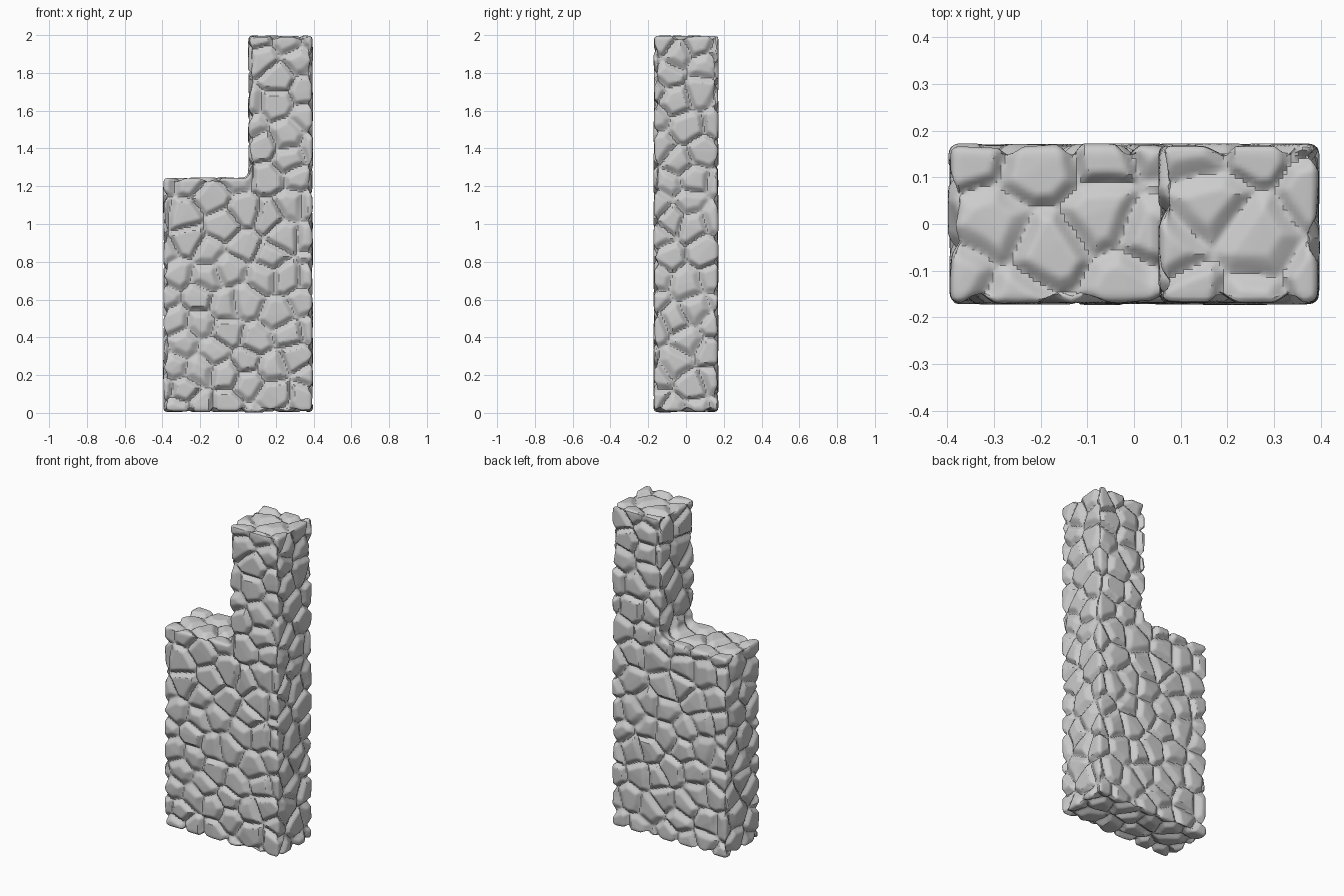
import bpy, bmesh, random
from mathutils import Vector, kdtree, noise

if "Cube" in bpy.data.objects:
    bpy.data.objects.remove(bpy.data.objects["Cube"])

random.seed(7)
HALF_DEPTH = 0.173
GROOVE = 0.027      # joint depth
SLOPE = 0.027       # width of the chamfer round each stone
SPACING = 0.112     # minimum distance between stone centres

# L-shaped block: low wall with a taller pillar on the right
profile = [(-0.398, 0.003), (0.398, 0.003), (0.398, 2.0),
           (0.052, 2.0), (0.052, 1.248), (-0.398, 1.248)]
bm = bmesh.new()
face = bm.faces.new([bm.verts.new((x, -HALF_DEPTH, z)) for x, z in profile])
ext = bmesh.ops.extrude_face_region(bm, geom=[face])
moved = [g for g in ext["geom"] if isinstance(g, bmesh.types.BMVert)]
bmesh.ops.translate(bm, vec=(0, 2 * HALF_DEPTH, 0), verts=moved)
bmesh.ops.recalc_face_normals(bm, faces=bm.faces)
mesh = bpy.data.meshes.new("stone_wall")
bm.to_mesh(mesh)
bm.free()
wall = bpy.data.objects.new("stone_wall", mesh)
bpy.context.collection.objects.link(wall)

# Soft corners and an even dense surface
bevel = wall.modifiers.new("soft_edges", 'BEVEL')
bevel.width = 0.022
bevel.segments = 3
remesh = wall.modifiers.new("dense", 'REMESH')
remesh.mode = 'VOXEL'
remesh.voxel_size = 0.0085
deps = bpy.context.evaluated_depsgraph_get()
dense = bpy.data.meshes.new_from_object(wall.evaluated_get(deps))
wall.modifiers.clear()
wall.data = dense

# Scatter stone centres over the surface
points = [v.co.copy() for v in dense.vertices]
normals = [v.normal.copy() for v in dense.vertices]
centres = []
for p in random.sample(points, min(6000, len(points))):
    if all((p - c).length > SPACING for c in centres):
        centres.append(p)
tree = kdtree.KDTree(len(centres))
for i, c in enumerate(centres):
    tree.insert(c, i)
tree.balance()

# Each stone gets its own height, slope width and tilt
stones = [(random.uniform(0, 0.005), random.uniform(0.7, 1.4) * SLOPE,
           Vector([random.uniform(-0.09, 0.09) for _ in range(3)])) for _ in centres]

# Carve the joints: depth depends on distance to the nearest cell border
for v, p, n in zip(dense.vertices, points, normals):
    q = p + 0.012 * noise.noise_vector(p * 9)
    near = tree.find_n(q, 6)
    c1, i1, d1 = near[0]
    edge = min((d * d - d1 * d1) / (2 * (c - c1).length) for c, i, d in near[1:])
    low, slope, tilt = stones[i1]
    t = min(1.0, max(0.0, (edge - 0.003) / slope))
    top = low + max(0.0, (q - c1).dot(tilt))
    v.co = p - n * max(top, top * t + GROOVE * (1 - t) ** 1.15)

bpy.context.view_layer.objects.active = wall
wall.select_set(True)
bpy.ops.object.shade_smooth_by_angle(angle=0.6)
wall.name = "stone_wall"
